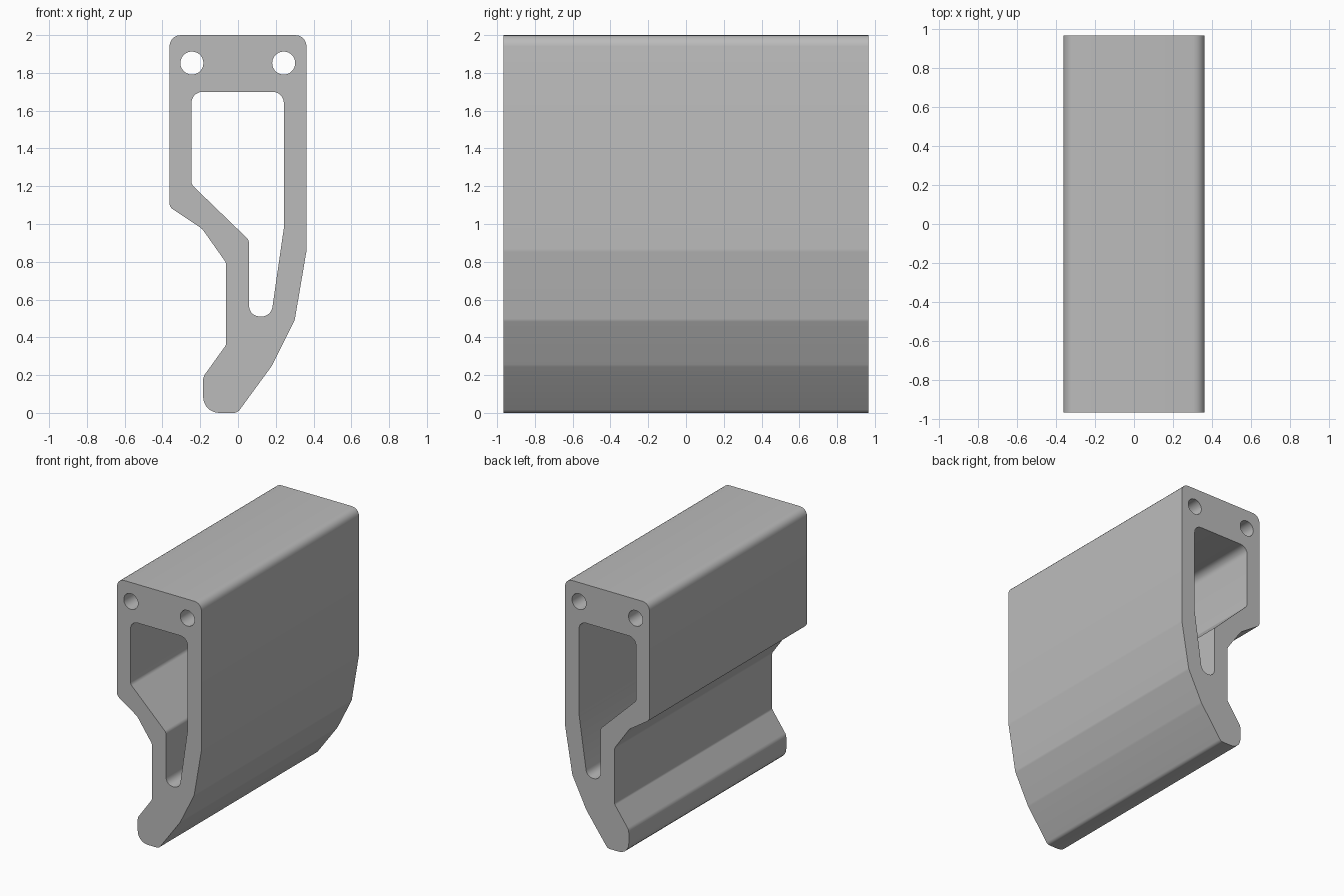
import bpy
import bmesh
from math import cos, sin, pi, tan
from mathutils import Vector

cube = bpy.data.objects.get("Cube")
if cube:
    bpy.data.objects.remove(cube, do_unlink=True)

HALF_DEPTH = 0.967


def fillet(corners, steps=5):
    """Round each (x, z, radius) corner of a closed profile."""
    points = []
    for i, (x, z, radius) in enumerate(corners):
        p = Vector((x, z))
        if radius == 0:
            points.append(p)
            continue
        a = (Vector(corners[i - 1][:2]) - p).normalized()
        b = (Vector(corners[(i + 1) % len(corners)][:2]) - p).normalized()
        half = a.angle(b) / 2
        centre = p + (a + b).normalized() * radius / sin(half)
        start = p + a * radius / tan(half) - centre
        end = p + b * radius / tan(half) - centre
        sweep = start.angle(end)
        for k in range(steps + 1):
            t = k / steps
            arm = (start * sin((1 - t) * sweep) + end * sin(t * sweep)) / sin(sweep)
            points.append(centre + arm)
    return points


def circle(x, z, radius, sides=28):
    return [Vector((x + radius * cos(2 * pi * k / sides),
                    z + radius * sin(2 * pi * k / sides))) for k in range(sides)]


# Outer silhouette: square top, curved right flank, hooked foot on the left
outer = fillet([
    (-0.363, 2, 0.06), (0.363, 2, 0.06), (0.363, 0.86, 0.1),
    (0.3, 0.49, 0.06), (0.18, 0.25, 0.1), (-0.003, 0, 0.04),
    (-0.185, 0, 0.085), (-0.185, 0.19, 0.06), (-0.063, 0.36, 0.03),
    (-0.063, 0.795, 0.04), (-0.19, 0.975, 0.08), (-0.363, 1.09, 0.04),
])

# Hollow chamber narrowing into a round-bottomed slot
chamber = fillet([
    (-0.247, 1.7, 0.06), (0.243, 1.7, 0.06), (0.243, 0.98, 0.1),
    (0.175, 0.51, 0.057), (0.058, 0.51, 0.057),
    (0.058, 0.915, 0.04), (-0.247, 1.21, 0.04),
])

# Two bolt holes through the top
holes = [circle(x, 1.852, 0.061) for x in (-0.244, 0.242)]

# Fill the profile around its openings and extrude it front to back
bm = bmesh.new()
edges = []
for loop in [outer, chamber] + holes:
    verts = [bm.verts.new((p.x, -HALF_DEPTH, p.y)) for p in loop]
    edges += [bm.edges.new((verts[i - 1], verts[i])) for i in range(len(verts))]
bmesh.ops.triangle_fill(bm, use_beauty=True, use_dissolve=False,
                        edges=edges, normal=(0, -1, 0))
extruded = bmesh.ops.extrude_face_region(bm, geom=bm.faces[:], use_keep_orig=True)
back = [g for g in extruded["geom"] if isinstance(g, bmesh.types.BMVert)]
bmesh.ops.translate(bm, verts=back, vec=(0, 2 * HALF_DEPTH, 0))
bmesh.ops.recalc_face_normals(bm, faces=bm.faces[:])

mesh = bpy.data.meshes.new("extruded_rail")
bm.to_mesh(mesh)
bm.free()
rail = bpy.data.objects.new("extruded_rail", mesh)
bpy.context.collection.objects.link(rail)

# Plain grey finish
grey = bpy.data.materials.new("plain grey")
grey.use_nodes = True
colour = (0.5, 0.5, 0.5, 1)
grey.diffuse_color = colour
grey.node_tree.nodes["Principled BSDF"].inputs["Base Color"].default_value = colour
mesh.materials.append(grey)

bpy.ops.object.select_all(action="DESELECT")
rail.select_set(True)
bpy.context.view_layer.objects.active = rail
bpy.ops.object.shade_smooth_by_angle(angle=pi / 6)
